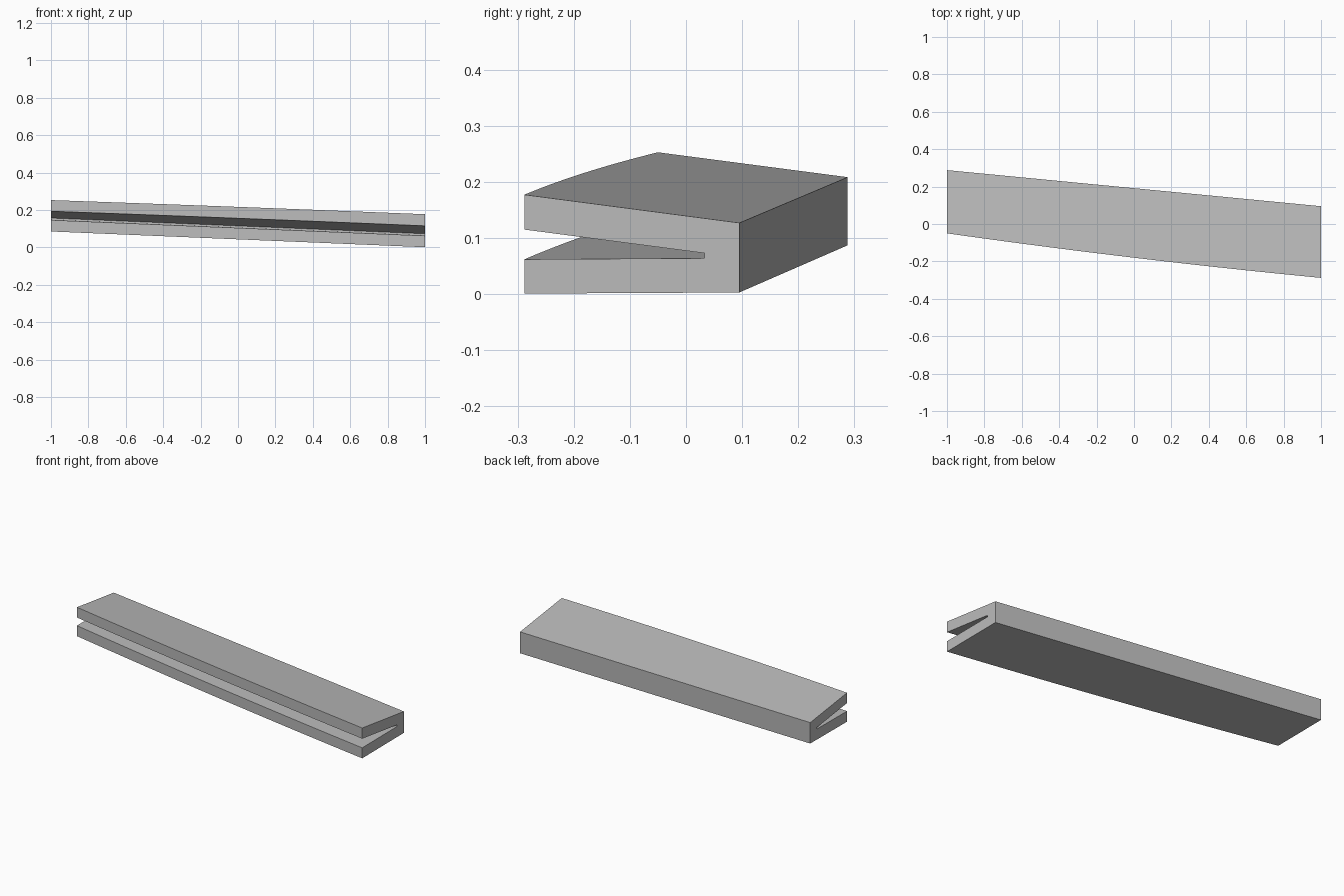
import bpy, bmesh
from math import radians

cube = bpy.data.objects.get("Cube")
if cube:
    bpy.data.objects.remove(cube)

# Material
grey = bpy.data.materials.new("light_grey")
grey.use_nodes = True
colour = (0.5, 0.5, 0.5, 1)
grey.diffuse_color = colour
grey.node_tree.nodes["Principled BSDF"].inputs["Base Color"].default_value = colour


def section(x):
    """Slotted cross-section: straight back, gently bowed front."""
    t = (1 - x) / 2                      # 0 at the left end, 1 at the right end
    back = 0.095 + 0.193 * t
    lift = 0.084 * t
    front = -0.288 + 0.238 * t - 0.045 * t * (1 - t)
    slot = back - 0.062

    def top(y):
        return 0.127 + 0.131 * (back - y) + lift * 0.97

    def ceiling(y):
        return 0.073 + 0.131 * (slot - y) + lift

    outline = [
        (front, 0.001 + lift), (back, 0.003 + lift),
        (back, top(back)), (front, top(front)),
        (front, ceiling(front)), (slot, ceiling(slot)),
        (slot, 0.064 + lift), (front, 0.062 + lift),
    ]
    return [(x, y, z) for y, z in outline]


# Slotted bar, lofted along its length
STEPS = 24
bm = bmesh.new()
rings = [[bm.verts.new(p) for p in section(-1 + 2 * i / STEPS)] for i in range(STEPS + 1)]
for a, b in zip(rings, rings[1:]):
    n = len(a)
    for i in range(n):
        j = (i + 1) % n
        bm.faces.new((a[i], a[j], b[j], b[i]))
bm.faces.new(rings[0])
bm.faces.new(rings[-1])
bmesh.ops.recalc_face_normals(bm, faces=bm.faces)

mesh = bpy.data.meshes.new("slotted_bar")
bm.to_mesh(mesh)
bm.free()
mesh.materials.append(grey)
bar = bpy.data.objects.new("slotted_bar", mesh)
bpy.context.collection.objects.link(bar)

bpy.context.view_layer.objects.active = bar
bar.select_set(True)
bpy.ops.object.shade_smooth_by_angle(angle=radians(30))
